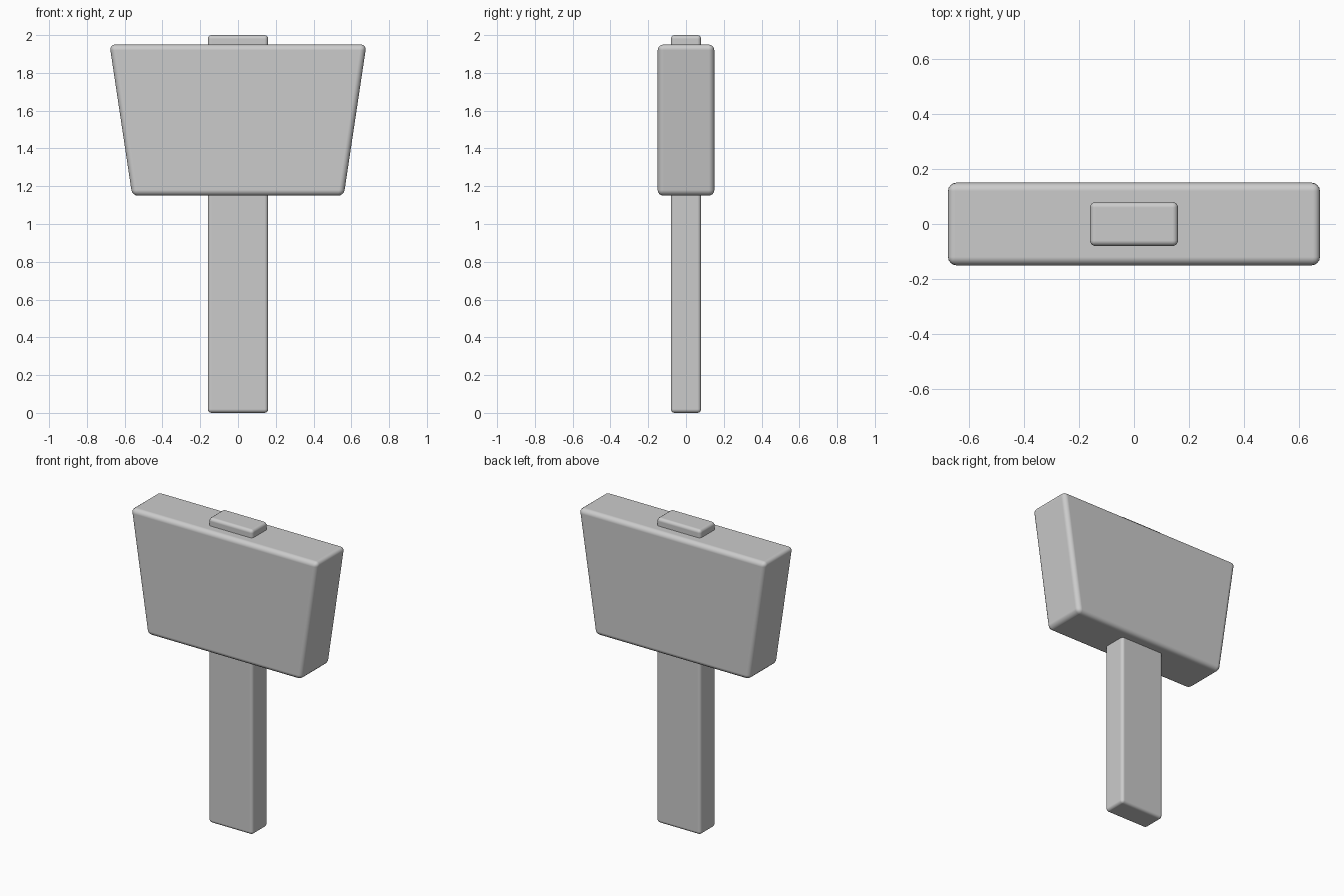
import bpy, bmesh

if "Cube" in bpy.data.objects:
    bpy.data.objects.remove(bpy.data.objects["Cube"])


def tapered_block(name, half_bottom, half_top, half_depth, z0, z1, bevel):
    """Box tapering in x from bottom to top, with rounded edges."""
    bm = bmesh.new()
    bmesh.ops.create_cube(bm, size=2)
    for v in bm.verts:
        top = v.co.z > 0
        v.co.x *= half_top if top else half_bottom
        v.co.y *= half_depth
        v.co.z = z1 if top else z0
    mesh = bpy.data.meshes.new(name)
    bm.to_mesh(mesh)
    bm.free()
    obj = bpy.data.objects.new(name, mesh)
    bpy.context.collection.objects.link(obj)
    mod = obj.modifiers.new("rounded_edges", 'BEVEL')
    mod.width = bevel
    mod.segments = 4
    mod.limit_method = 'NONE'
    mod.harden_normals = True
    mesh.shade_smooth()
    return obj


# Flared mallet head
tapered_block("mallet_head", 0.56, 0.68, 0.15, 1.15, 1.95, 0.03)

# Straight handle passing through the head
tapered_block("handle", 0.16, 0.16, 0.08, 0.0, 2.0, 0.02)
